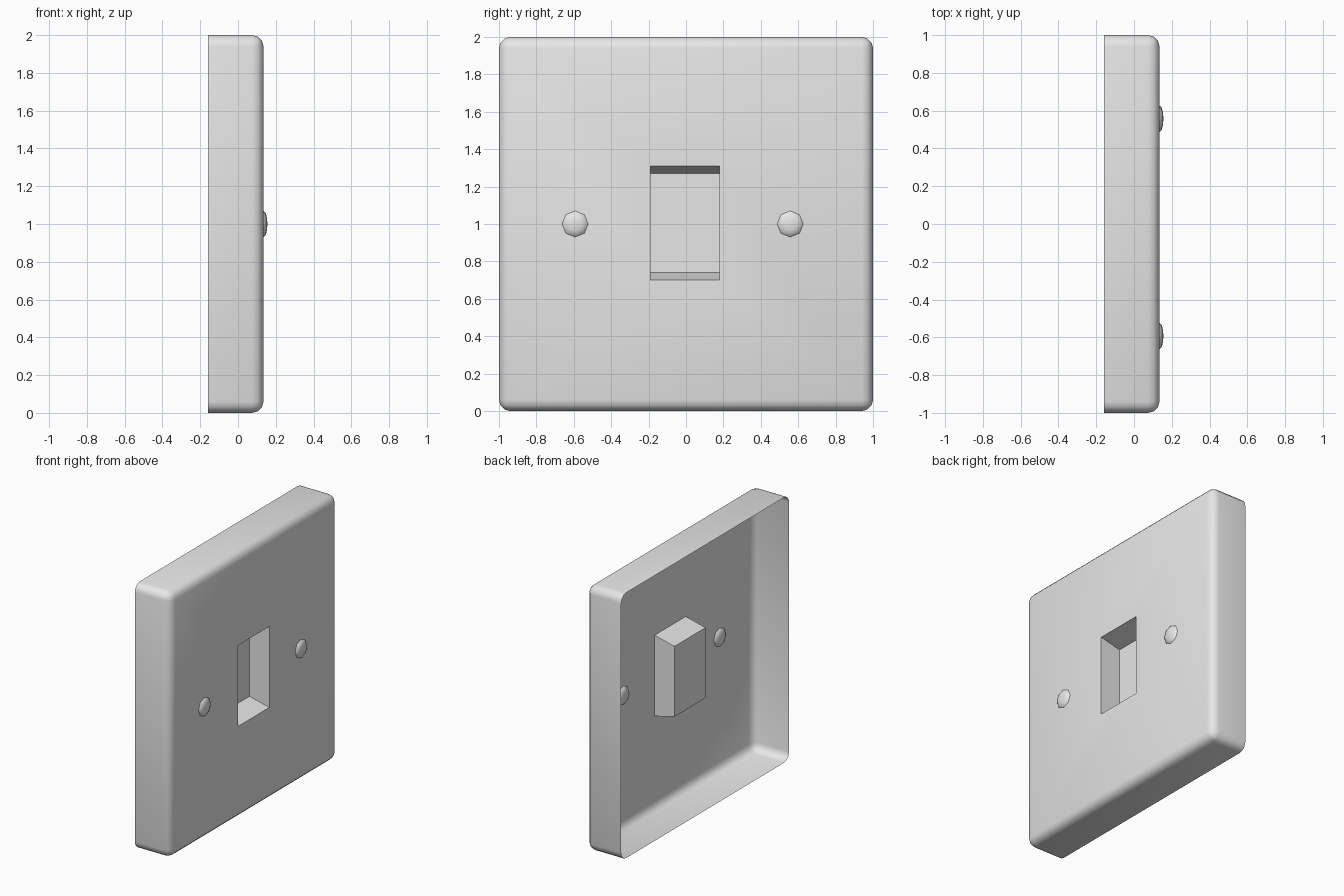
import bpy, bmesh, math
from mathutils import Matrix, Vector

cube = bpy.data.objects.get("Cube")
if cube:
    bpy.data.objects.remove(cube, do_unlink=True)

BACK, FRONT = -0.16, 0.135

grey = bpy.data.materials.new("plain_grey")
grey.use_nodes = True
grey.diffuse_color = (0.8, 0.8, 0.8, 1)
grey.node_tree.nodes["Principled BSDF"].inputs["Base Color"].default_value = (0.8, 0.8, 0.8, 1)


def finish(bm, name, angle):
    mesh = bpy.data.meshes.new(name)
    bm.to_mesh(mesh)
    bm.free()
    obj = bpy.data.objects.new(name, mesh)
    bpy.context.collection.objects.link(obj)
    mesh.materials.append(grey)
    bpy.ops.object.select_all(action='DESELECT')
    obj.select_set(True)
    bpy.context.view_layer.objects.active = obj
    bpy.ops.object.shade_smooth_by_angle(angle=math.radians(angle))
    return obj


def rectangle(bm, x, y0, y1, z0, z1):
    """Four corners of a rectangle facing +x."""
    return [bm.verts.new((x, y, z)) for y, z in ((y0, z0), (y1, z0), (y1, z1), (y0, z1))]


def connect(bm, a, b):
    """Wall of quads between two four-sided loops."""
    for i in range(4):
        j = (i + 1) % 4
        bm.faces.new((a[i], a[j], b[j], b[i]))


# Wall plate: thin shell, open at the back, with rounded edges
bm = bmesh.new()
bmesh.ops.create_cube(bm, size=1, matrix=Matrix.Translation(((BACK + FRONT) / 2, 0, 1))
                      @ Matrix.Diagonal((FRONT - BACK, 2, 2, 1)))
back = min(bm.faces, key=lambda f: f.calc_center_median().x)
bmesh.ops.delete(bm, geom=[back], context='FACES_ONLY')
bmesh.ops.bevel(bm, geom=[e for e in bm.edges if not e.is_boundary], offset=0.06,
                offset_type='OFFSET', segments=3, profile=0.5, affect='EDGES')

# Rocker recess: pocket through the front face, its top and bottom sloping in
front = max(bm.faces, key=lambda f: f.normal.x * f.calc_area())
corners = [min(front.verts, key=lambda v: (v.co - Vector((FRONT, y, z))).length)
           for y, z in ((-1, 0), (1, 0), (1, 2), (-1, 2))]
bmesh.ops.delete(bm, geom=[front], context='FACES_ONLY')
rim = rectangle(bm, FRONT, -0.19, 0.18, 0.70, 1.31)
connect(bm, corners, rim)
floor = rectangle(bm, FRONT - 0.165, -0.19, 0.18, 0.74, 1.27)
connect(bm, rim, floor)
bm.faces.new(floor)
finish(bm, "wall_plate", 40)

# Screw heads: flattened eight-sided domes
for side, y in (("right", -0.593), ("left", 0.557)):
    bm = bmesh.new()
    bmesh.ops.create_uvsphere(bm, u_segments=8, v_segments=6, radius=0.07,
                              matrix=Matrix.Translation((FRONT, y, 1))
                              @ Matrix.Diagonal((0.3, 1, 1, 1))
                              @ Matrix.Rotation(math.pi / 2, 4, 'Y'))
    finish(bm, "screw_head_" + side, 60)
